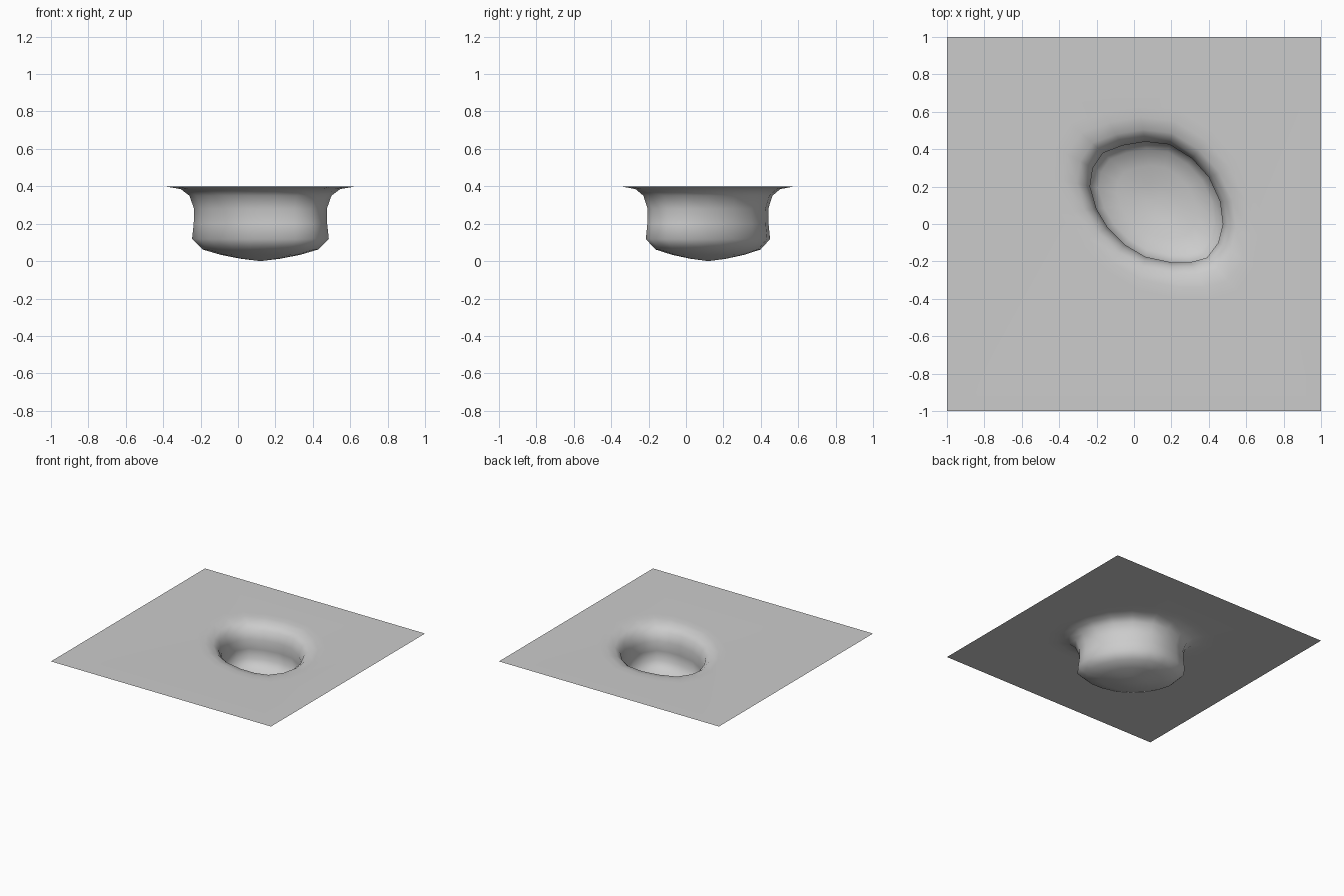
import bpy, bmesh
from mathutils import Vector

if "Cube" in bpy.data.objects:
    bpy.data.objects.remove(bpy.data.objects["Cube"])

# Pit outline at its neck (seen from above), counter-clockwise
OUTLINE = [(.475, 0), (.46, .12), (.40, .25), (.31, .35), (.19, .425), (.06, .44),
           (-.06, .42), (-.165, .38), (-.22, .30), (-.235, .2), (-.2, .08),
           (-.14, -.02), (-.05, -.11), (.06, -.175), (.2, -.205), (.3, -.205),
           (.39, -.18), (.45, -.1)]
CENTRE = Vector((.12, .12))
# Profile of the pit: (scale of outline, height), rim to floor
PROFILE = [(1.6, .4), (1.41, .398), (1.2, .385), (1.07, .35), (1.0, .28), (1.005, .2),
           (1.03, .118), (.87, .062), (.6, .034), (.3, .013)]

bm = bmesh.new()


def ring(scale, z):
    pts = [CENTRE + (Vector(p) - CENTRE) * scale for p in OUTLINE]
    return [bm.verts.new((p.x, p.y, z)) for p in pts]


# Pit walls and floor
rings = [ring(s, z) for s, z in PROFILE]
n = len(OUTLINE)
for a, b in zip(rings, rings[1:]):
    for i in range(n):
        j = (i + 1) % n
        bm.faces.new((a[i], a[j], b[j], b[i]))
floor = bm.verts.new((CENTRE.x, CENTRE.y, .0))
for i in range(n):
    bm.faces.new((rings[-1][i], rings[-1][(i + 1) % n], floor))

# Flat ground around the pit
corners = [bm.verts.new((x, y, .4)) for x, y in ((-1, -1), (1, -1), (1, 1), (-1, 1))]
edges = [bm.edges.new((corners[i], corners[(i + 1) % 4])) for i in range(4)]
top = rings[0]
edges += [bm.edges.get((top[i], top[(i + 1) % n])) for i in range(n)]
bmesh.ops.triangle_fill(bm, edges=edges, use_beauty=True, normal=(0, 0, 1))

# Consistent upward-facing shading
bmesh.ops.recalc_face_normals(bm, faces=bm.faces)
if next(f for f in corners[0].link_faces).normal.z < 0:
    bmesh.ops.reverse_faces(bm, faces=bm.faces)
for f in bm.faces:
    f.smooth = True

mesh = bpy.data.meshes.new("ground_with_pit")
bm.to_mesh(mesh)
bm.free()
obj = bpy.data.objects.new("ground_with_pit", mesh)
bpy.context.collection.objects.link(obj)
